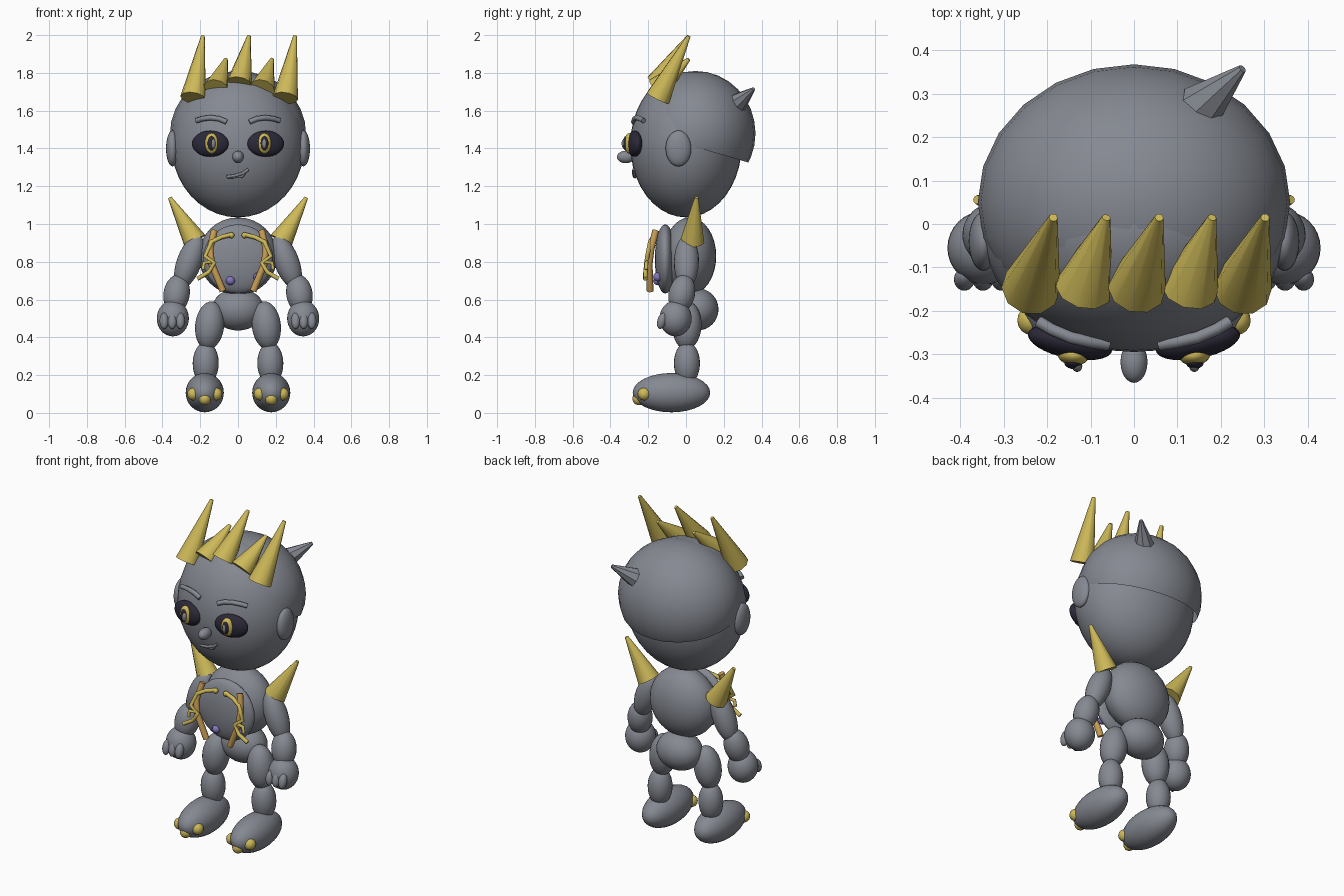
import bpy, bmesh, math
from mathutils import Vector, Matrix

old = bpy.data.objects.get("Cube")
if old:
    bpy.data.objects.remove(old, do_unlink=True)


def material(name, rgb):
    m = bpy.data.materials.new(name)
    m.use_nodes = True
    m.diffuse_color = (*rgb, 1)
    m.node_tree.nodes["Principled BSDF"].inputs["Base Color"].default_value = (*rgb, 1)
    return m


GREY = material("slate_grey", (0.235, 0.25, 0.285))
GOLD = material("pale_gold", (0.62, 0.49, 0.10))
DARK = material("dark_violet", (0.025, 0.022, 0.04))
WOOD = material("tan_wood", (0.58, 0.34, 0.09))
GEM = material("gem_purple", (0.23, 0.18, 0.52))


def finish(bm, name, mat, angle=50):
    mesh = bpy.data.meshes.new(name)
    bm.to_mesh(mesh)
    bm.free()
    ob = bpy.data.objects.new(name, mesh)
    bpy.context.collection.objects.link(ob)
    mesh.materials.append(mat)
    bpy.ops.object.select_all(action='DESELECT')
    ob.select_set(True)
    bpy.context.view_layer.objects.active = ob
    bpy.ops.object.shade_smooth_by_angle(angle=math.radians(angle))
    return ob


def ball(name, centre, radii, mat, turn=0, segs=32):
    """Ellipsoid, optionally turned about z."""
    bm = bmesh.new()
    m = Matrix.Translation(centre) @ Matrix.Rotation(turn, 4, 'Z') @ Matrix.Diagonal((*radii, 1))
    bmesh.ops.create_uvsphere(bm, u_segments=segs, v_segments=segs // 2, radius=1, matrix=m)
    return finish(bm, name, mat)


def along(a, b):
    a, b = Vector(a), Vector(b)
    rot = (b - a).to_track_quat('Z', 'Y').to_matrix().to_4x4()
    return Matrix.Translation((a + b) / 2) @ rot, (b - a).length


def limb(name, a, b, r, mat):
    """Ellipsoid stretched between two end points."""
    m, length = along(a, b)
    bm = bmesh.new()
    bmesh.ops.create_uvsphere(bm, u_segments=24, v_segments=14, radius=1,
                              matrix=m @ Matrix.Diagonal((r, r, length / 2, 1)))
    return finish(bm, name, mat)


def spike(name, base, tip, r, mat, sides=10):
    m, length = along(base, tip)
    bm = bmesh.new()
    bmesh.ops.create_cone(bm, cap_ends=True, segments=sides, radius1=r, radius2=0.01,
                          depth=length, matrix=m)
    return finish(bm, name, mat, 40)


def rod(name, points, r, mat):
    """Round tube through the points."""
    cu = bpy.data.curves.new(name, 'CURVE')
    cu.dimensions = '3D'
    cu.bevel_depth = r
    cu.bevel_resolution = 2
    cu.use_fill_caps = True
    sp = cu.splines.new('POLY')
    sp.points.add(len(points) - 1)
    for p, co in zip(sp.points, points):
        p.co = (*co, 1)
    cu.materials.append(mat)
    ob = bpy.data.objects.new(name, cu)
    bpy.context.collection.objects.link(ob)
    return ob


# Head, with a slightly larger skull cap cut off along a sloping rim
ball("head", (0, 0, 1.42), (0.352, 0.295, 0.385), GREY, segs=40)
bm = bmesh.new()
bmesh.ops.create_uvsphere(bm, u_segments=24, v_segments=16, radius=1,
                          matrix=Matrix.Translation((0, 0.05, 1.48)) @ Matrix.Diagonal((0.36, 0.318, 0.33, 1)))
bmesh.ops.bisect_plane(bm, geom=bm.verts[:] + bm.edges[:] + bm.faces[:], plane_co=(0, 0.04, 1.41),
                       plane_no=(0, 0.29, 1), clear_inner=True)
finish(bm, "skull_cap", GREY)
ball("nose", (0, -0.318, 1.355), (0.031, 0.048, 0.033), GREY)
rod("mouth", [(-0.06, -0.272, 1.25), (-0.01, -0.276, 1.257), (0.03, -0.278, 1.27),
              (0.055, -0.276, 1.29)], 0.008, GREY)
rod("lower_lip", [(-0.055, -0.27, 1.248), (0.02, -0.272, 1.25), (0.035, -0.276, 1.268)], 0.007, GREY)
spike("back_horn", (0.155, 0.27, 1.638), (0.25, 0.358, 1.715), 0.056, GREY, 8)

# Crown of five leaning spikes: x of base, z of base, z of tip
for i, (z0, z1) in enumerate([(1.667, 1.995), (1.715, 1.873), (1.742, 1.995), (1.715, 1.873), (1.667, 1.995)]):
    x = -0.238 + 0.122 * i
    spike(f"crown_spike_{i + 1}", (x, -0.148, z0), (x + 0.052, 0.015, z1), 0.068, GOLD)

# Torso and hips
ball("torso", (0, 0.02, 0.83), (0.208, 0.14, 0.205), GREY)
ball("belly", (0, -0.11, 0.815), (0.186, 0.055, 0.183), GREY)
ball("hips", (0, 0.06, 0.548), (0.138, 0.112, 0.112), GREY)
for i, (x, z) in enumerate([(-0.04, 0.70), (0.105, 0.72)]):
    ball(f"gem_{i + 1}", (x, -0.15, z), (0.024, 0.024, 0.024), GEM, segs=16)

# Paired parts
for side, s in (("left", 1), ("right", -1)):
    def P(x, y, z):
        return (s * x, y, z)

    # face
    ball(f"{side}_ear", P(0.347, -0.04, 1.4), (0.034, 0.068, 0.095), GREY)
    ball(f"{side}_eye", P(0.147, -0.272, 1.425), (0.099, 0.038, 0.069), DARK, s * 0.2)
    ball(f"{side}_iris", P(0.14, -0.302, 1.427), (0.036, 0.024, 0.054), GOLD, s * 0.12)
    ball(f"{side}_pupil", P(0.14, -0.318, 1.427), (0.021, 0.016, 0.038), DARK)
    ball(f"{side}_eye_glint", (s * 0.135 + 0.004, -0.327, 1.425), (0.012, 0.014, 0.026), GREY, segs=16)
    rod(f"{side}_brow", [P(0.06, -0.278, 1.54), P(0.10, -0.272, 1.557), P(0.145, -0.262, 1.563),
                         P(0.19, -0.243, 1.557), P(0.22, -0.225, 1.547)], 0.014, GREY)

    # arm, hand and shoulder spike
    limb(f"{side}_upper_arm", P(0.205, 0.005, 0.94), P(0.31, 0.0, 0.66), 0.066, GREY)
    limb(f"{side}_forearm", P(0.31, 0.0, 0.73), P(0.34, -0.045, 0.53), 0.07, GREY)
    ball(f"{side}_hand", P(0.345, -0.055, 0.5), (0.085, 0.085, 0.095), GREY)
    for i in range(3):
        x = 0.305 + 0.043 * i
        limb(f"{side}_finger_{i + 1}", P(x, -0.115, 0.53), P(x, -0.14, 0.445), 0.024, GREY)
    spike(f"{side}_shoulder_spike", P(0.228, 0.034, 0.91), P(0.362, 0.056, 1.14), 0.064, GOLD)

    # leg and foot with gold claws
    limb(f"{side}_thigh", P(0.135, 0.01, 0.59), P(0.165, 0.0, 0.335), 0.077, GREY)
    limb(f"{side}_shin", P(0.17, 0.005, 0.375), P(0.172, 0.005, 0.15), 0.069, GREY)
    ball(f"{side}_foot", P(0.176, -0.077, 0.107), (0.101, 0.205, 0.104), GREY)
    for i, (dx, y, z) in enumerate([(-0.06, -0.222, 0.1), (0, -0.25, 0.075), (0.06, -0.222, 0.1)]):
        ball(f"{side}_claw_{i + 1}", P(0.176 + dx, y, z), (0.033, 0.034, 0.034), GOLD, segs=16)

    # chest sticks with a gold branch winding round them
    rod(f"{side}_chest_stick", [P(0.125, -0.16, 0.965), P(0.148, -0.185, 0.87),
                                P(0.14, -0.195, 0.79), P(0.08, -0.19, 0.645)], 0.018, WOOD)
    rod(f"{side}_branch", [P(0.03, -0.165, 0.945), P(0.09, -0.175, 0.93), P(0.14, -0.19, 0.905),
                           P(0.175, -0.205, 0.83), P(0.125, -0.21, 0.795), P(0.155, -0.215, 0.745),
                           P(0.215, -0.215, 0.71)], 0.012, GOLD)
    rod(f"{side}_twig", [P(0.13, -0.205, 0.8), P(0.18, -0.21, 0.795), P(0.185, -0.21, 0.76)], 0.01, GOLD)
    ball(f"{side}_branch_knob", P(0.035, -0.165, 0.94), (0.016, 0.016, 0.016), GOLD, segs=12)
